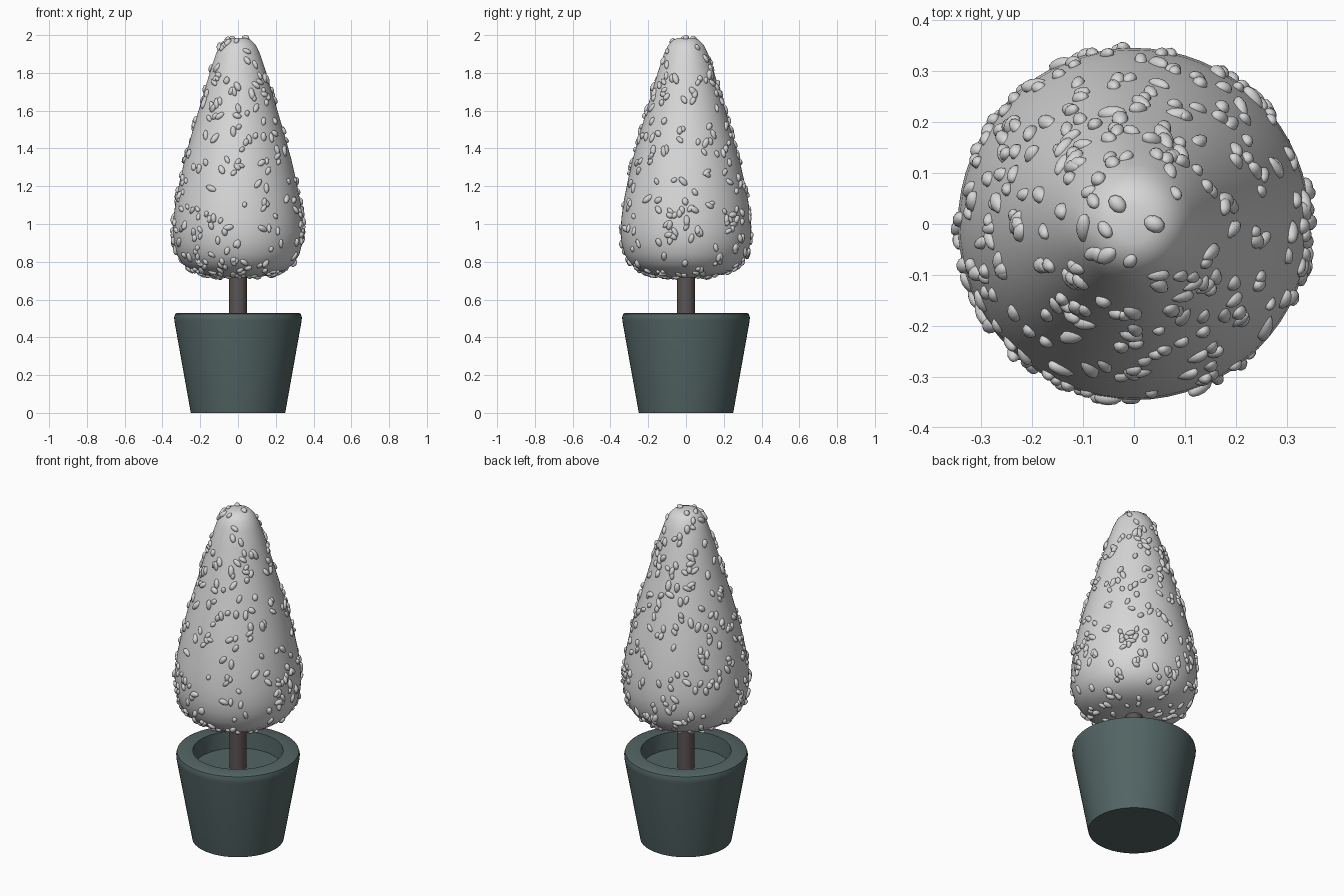
import bpy, bmesh, math, random
from mathutils import Vector, Matrix

if "Cube" in bpy.data.objects:
    bpy.data.objects.remove(bpy.data.objects["Cube"])

random.seed(7)


def material(name, rgb):
    m = bpy.data.materials.new(name)
    m.diffuse_color = (*rgb, 1)
    m.use_nodes = True
    m.node_tree.nodes["Principled BSDF"].inputs["Base Color"].default_value = m.diffuse_color
    return m


pot_green = material("dark green pot", (0.085, 0.128, 0.126))
bark = material("brown bark", (0.105, 0.088, 0.083))
pale = material("pale foliage", (0.68, 0.68, 0.68))


def finish(bm, name, mat, angle=40):
    bmesh.ops.recalc_face_normals(bm, faces=bm.faces)
    mesh = bpy.data.meshes.new(name)
    bm.to_mesh(mesh)
    bm.free()
    mesh.materials.append(mat)
    ob = bpy.data.objects.new(name, mesh)
    bpy.context.collection.objects.link(ob)
    bpy.ops.object.select_all(action='DESELECT')
    ob.select_set(True)
    bpy.context.view_layer.objects.active = ob
    bpy.ops.object.shade_smooth_by_angle(angle=math.radians(angle))
    return ob


def lathe(name, profile, mat, steps=64, angle=40):
    """Spin an (r, z) profile about z; both ends lie on the axis."""
    bm = bmesh.new()
    verts = [bm.verts.new((r, 0, z)) for r, z in profile]
    edges = [bm.edges.new(p) for p in zip(verts, verts[1:])]
    bmesh.ops.spin(bm, geom=verts + edges, cent=(0, 0, 0), axis=(0, 0, 1),
                   angle=math.tau, steps=steps)
    bmesh.ops.remove_doubles(bm, verts=bm.verts, dist=1e-4)
    return finish(bm, name, mat, angle)


# Tapered pot with thick rim and recessed floor
lathe("pot", [(0, 0), (0.25, 0), (0.337, 0.488), (0.338, 0.505), (0.333, 0.523),
              (0.322, 0.529), (0.247, 0.529), (0.24, 0.43), (0, 0.43)], pot_green)

# Trunk
lathe("trunk", [(0, 0.42), (0.047, 0.42), (0.047, 0.8), (0, 0.8)], bark, 32)

# Foliage cone with rounded base and small flat tip
profile = [(0, 0.715), (0.10, 0.718), (0.18, 0.73), (0.245, 0.752), (0.295, 0.79),
           (0.325, 0.84), (0.341, 0.90), (0.346, 0.96), (0.342, 1.03), (0.33, 1.12),
           (0.308, 1.23), (0.283, 1.34), (0.25, 1.46), (0.215, 1.58), (0.18, 1.70),
           (0.147, 1.81), (0.117, 1.90), (0.095, 1.947), (0.068, 1.975),
           (0.038, 1.986), (0, 1.986)]
lathe("foliage_body", profile, pale, 64, 60)

# Leaf buds scattered evenly over the foliage surface
segments = list(zip(profile[1:], profile[2:]))
weights = [(a[0] + b[0] + 0.04) * math.dist(a, b) for a, b in segments]
bm = bmesh.new()


def add_bud(r, z, nr, nz, a):
    normal = Vector((nr * math.cos(a), nr * math.sin(a), nz)).normalized()
    side = Vector((-math.sin(a), math.cos(a), 0))
    up = normal.cross(side)
    basis = Matrix((side, up, normal)).transposed().to_4x4()
    place = Matrix.Translation((r * math.cos(a), r * math.sin(a), z))
    tilt = Matrix.Rotation(random.gauss(0, 0.6), 4, 'Z')
    pitch = Matrix.Rotation(random.uniform(-0.4, 0.4), 4, 'X')
    s = random.uniform(0.85, 1.15)
    size = Matrix.Diagonal((0.0145 * s, 0.025 * s * random.uniform(0.75, 1.2), 0.0135 * s, 1))
    bmesh.ops.create_icosphere(bm, subdivisions=2, radius=1,
                               matrix=place @ basis @ tilt @ pitch @ size)


for i in range(430):
    (r0, z0), (r1, z1) = random.choices(segments, weights)[0]
    t = random.random()
    add_bud(r0 + (r1 - r0) * t, z0 + (z1 - z0) * t, z1 - z0, r0 - r1,
            random.uniform(0, math.tau))
add_bud(0.04, 1.985, 0.2, 1, 0)  # bud at the tip
finish(bm, "leaf_buds", pale, 60)
